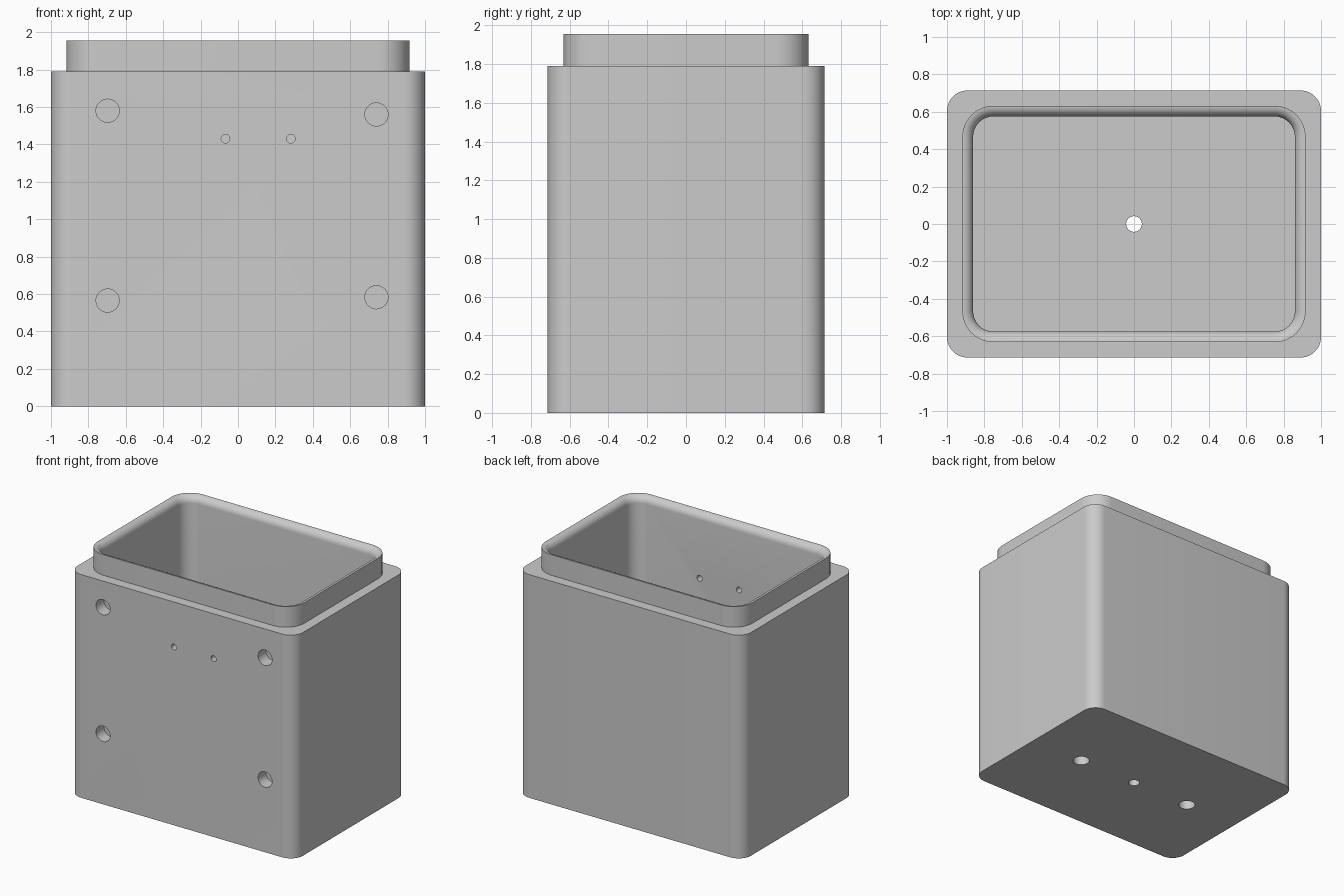
import bpy
import bmesh
from math import sin, cos, pi, radians
from mathutils import Matrix

cube = bpy.data.objects.get("Cube")
if cube:
    bpy.data.objects.remove(cube, do_unlink=True)

# Material
grey = bpy.data.materials.new("plain grey")
grey.use_nodes = True
colour = (0.6, 0.6, 0.6, 1)
grey.diffuse_color = colour
grey.node_tree.nodes["Principled BSDF"].inputs["Base Color"].default_value = colour

HX, HY = 1.0, 0.714            # body half sizes
BODY_TOP, RIM_TOP = 1.79, 1.955
RIM_X, RIM_Y, RIM_R = 0.917, 0.632, 0.165
WALL = 0.057                   # rim thickness, also its inner rounding
FLOOR = 0.14
STEPS = 12


def ring(bm, hx, hy, r, z):
    """Rounded rectangle of vertices at height z."""
    verts = []
    for q, (sx, sy) in enumerate(((1, 1), (-1, 1), (-1, -1), (1, -1))):
        for i in range(STEPS + 1):
            a = (q + i / STEPS) * pi / 2
            verts.append(bm.verts.new((sx * (hx - r) + r * cos(a),
                                       sy * (hy - r) + r * sin(a), z)))
    return verts


def make_object(name, bm):
    bmesh.ops.recalc_face_normals(bm, faces=bm.faces)
    mesh = bpy.data.meshes.new(name)
    bm.to_mesh(mesh)
    bm.free()
    mesh.materials.append(grey)
    obj = bpy.data.objects.new(name, mesh)
    bpy.context.collection.objects.link(obj)
    return obj


# Container: outer wall, shoulder, rim, rounded lip, inner wall and floor
bm = bmesh.new()
rings = [ring(bm, HX, HY, 0.11, 0), ring(bm, HX, HY, 0.11, BODY_TOP),
         ring(bm, RIM_X, RIM_Y, RIM_R, BODY_TOP)]
for i in range(9):
    a = i / 8 * pi / 2
    inset = WALL * sin(a)
    rings.append(ring(bm, RIM_X - inset, RIM_Y - inset, RIM_R - inset,
                      RIM_TOP - WALL * (1 - cos(a))))
rings.append(ring(bm, RIM_X - WALL, RIM_Y - WALL, RIM_R - WALL, FLOOR))
for low, high in zip(rings, rings[1:]):
    for i in range(len(low)):
        j = (i + 1) % len(low)
        bm.faces.new((low[i], low[j], high[j], high[i]))
bm.faces.new(rings[0])
bm.faces.new(rings[-1])
container = make_object("container", bm)

# Drill cutters
drills = bmesh.new()


def drill(x, y, z, radius, depth, upright=False):
    """Cylinder centred on a surface point, reaching depth to each side."""
    turn = Matrix() if upright else Matrix.Rotation(pi / 2, 4, 'X')
    bmesh.ops.create_cone(drills, cap_ends=True, segments=32,
                          radius1=radius, radius2=radius, depth=2 * depth,
                          matrix=Matrix.Translation((x, y, z)) @ turn)


for x, z in ((-0.697, 1.58), (-0.697, 0.565), (0.74, 1.56), (0.74, 0.583)):
    drill(x, -HY, z, 0.062, 0.1)           # blind mounting holes
for x in (-0.067, 0.283):
    drill(x, -HY, 1.43, 0.023, 0.25)       # wire holes through the wall
for x in (-0.525, 0.525):
    drill(x, 0, 0, 0.062, 0.1, True)       # blind holes underneath
drill(0, 0, 0, 0.042, 0.25, True)          # drain hole through the floor
cutter = make_object("drill_cutter", drills)
cutter.hide_render = True

# Cut the holes, then drop the cutter
mod = container.modifiers.new("holes", 'BOOLEAN')
mod.operation = 'DIFFERENCE'
mod.solver = 'EXACT'
mod.object = cutter
bpy.ops.object.select_all(action='DESELECT')
container.select_set(True)
bpy.context.view_layer.objects.active = container
bpy.ops.object.modifier_apply(modifier=mod.name)
bpy.data.objects.remove(cutter, do_unlink=True)
bpy.ops.object.shade_smooth_by_angle(angle=radians(30))
